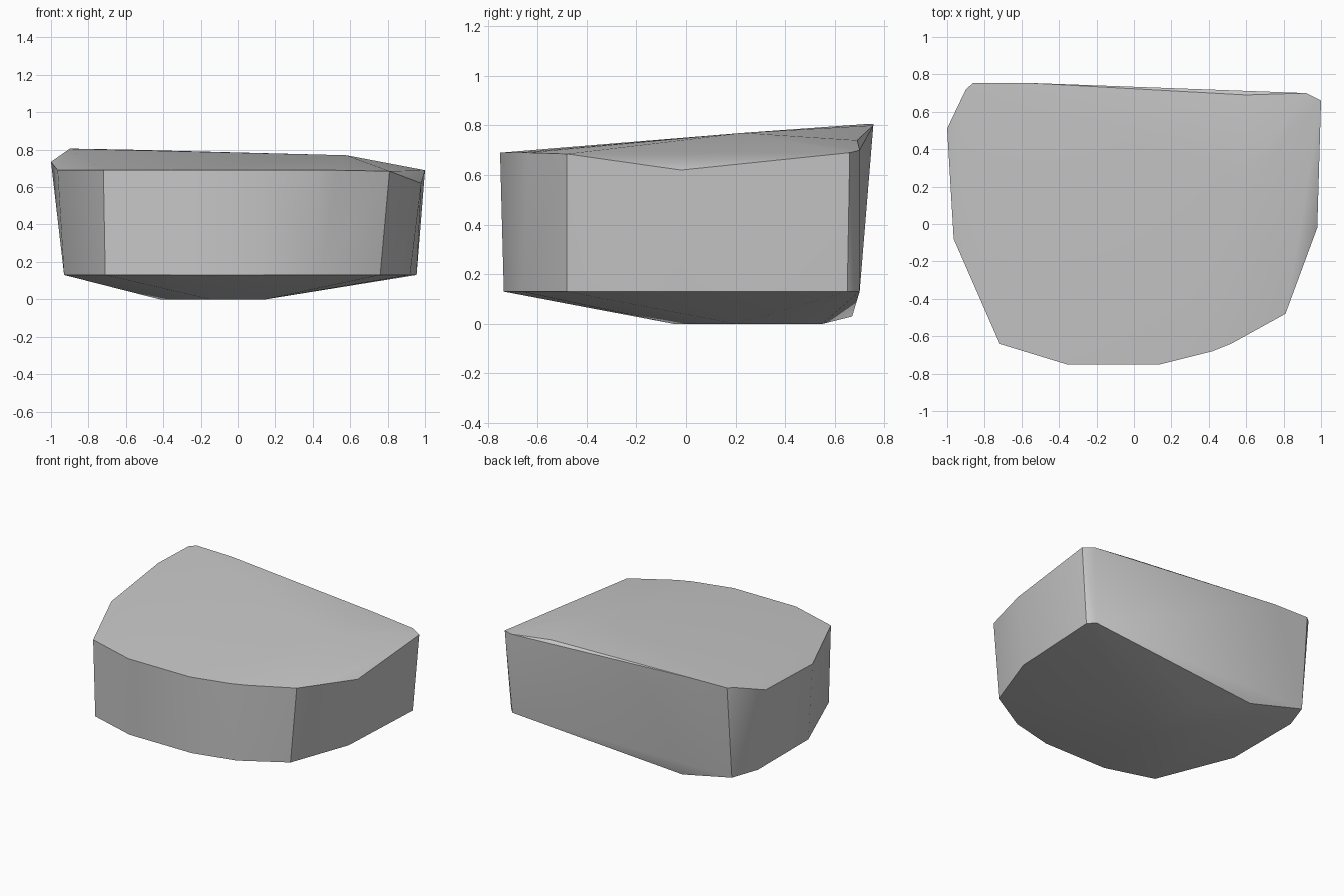
import bpy
import bmesh
import math

FOOT_HEIGHT = .13
STONE_COLOUR = (.58, .58, .58, 1)

# Rim of the sloping top, running round from the front
rim = [
    (-.72, -.64, .69), (-.36, -.75, .69), (.14, -.75, .69),
    (.42, -.68, .69), (.52, -.64, .69), (.81, -.48, .685),
    (.98, -.02, .62), (1, .66, .69), (.92, .7, .7),
    (.6, .69, .74), (.58, .23, .77), (-.58, .755, .8),
    (-.86, .755, .805), (-.9, .72, .805), (-1, .51, .735),
    (-.965, -.08, .69),
]

# Outline where the side walls meet the underside
foot = [
    (-.71, -.63), (-.36, -.735), (.14, -.735), (.45, -.66),
    (.76, -.48), (.92, -.04), (.955, .65), (.91, .7),
    (-.86, .7), (-.93, .5), (-.93, -.08),
]

# Small resting patch and the low chip at the back
underside = [
    (-.15, -.05, 0), (.15, .2, 0), (-.42, .4, 0),
    (-.2, .55, 0), (-.44, .67, .03),
]


def remove_default_cube():
    cube = bpy.data.objects.get("Cube")
    if cube:
        bpy.data.objects.remove(cube, do_unlink=True)


def make_material(name, colour):
    material = bpy.data.materials.new(name)
    material.use_nodes = True
    material.diffuse_color = colour
    shader = next(node for node in material.node_tree.nodes
                  if node.type == "BSDF_PRINCIPLED")
    shader.inputs["Base Color"].default_value = colour
    shader.inputs["Roughness"].default_value = .9
    return material


def make_hull(name, points, material):
    """Wrap a tight faceted skin around the given corner points."""
    bm = bmesh.new()
    for point in points:
        bm.verts.new(point)
    bmesh.ops.convex_hull(bm, input=list(bm.verts))
    loose = [vert for vert in bm.verts if not vert.link_faces]
    bmesh.ops.delete(bm, geom=loose, context="VERTS")
    bmesh.ops.recalc_face_normals(bm, faces=list(bm.faces))
    mesh = bpy.data.meshes.new(name)
    bm.to_mesh(mesh)
    bm.free()
    mesh.materials.append(material)
    part = bpy.data.objects.new(name, mesh)
    bpy.context.collection.objects.link(part)
    return part


def smooth_soft_edges(part, degrees):
    bpy.ops.object.select_all(action="DESELECT")
    part.select_set(True)
    bpy.context.view_layer.objects.active = part
    bpy.ops.object.shade_smooth_by_angle(angle=math.radians(degrees))


remove_default_cube()
stone_grey = make_material("stone grey", STONE_COLOUR)
corners = rim + [(x, y, FOOT_HEIGHT) for x, y in foot] + underside
rock = make_hull("rock", corners, stone_grey)
smooth_soft_edges(rock, 30)
